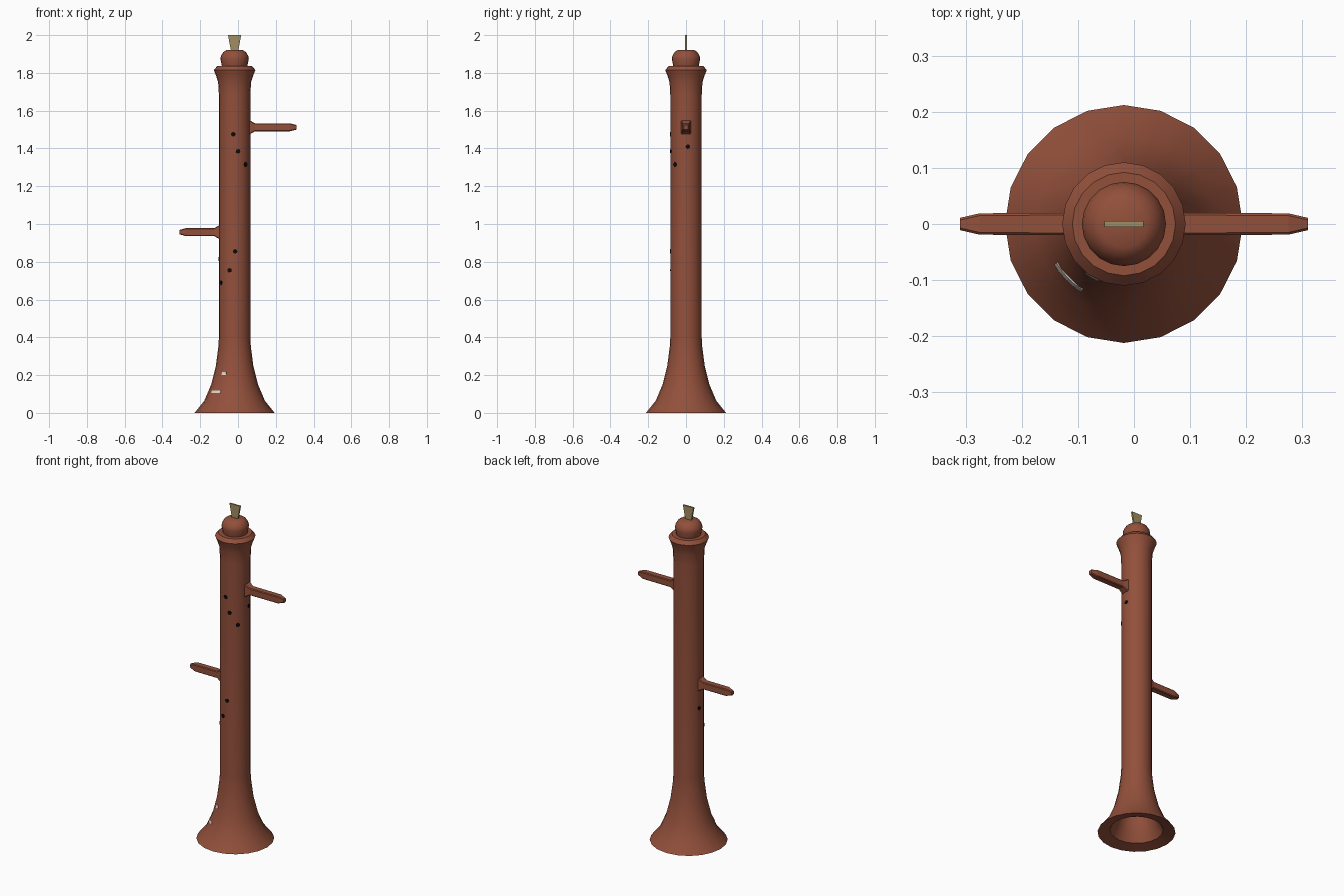
import bpy, bmesh, math
from mathutils import Matrix, Vector

if "Cube" in bpy.data.objects:
    bpy.data.objects.remove(bpy.data.objects["Cube"])

CX = -0.018   # pipe axis


def material(name, rgb):
    m = bpy.data.materials.new(name)
    m.diffuse_color = (*rgb, 1)
    m.use_nodes = True
    m.node_tree.nodes["Principled BSDF"].inputs["Base Color"].default_value = m.diffuse_color
    return m


wood = material("red_brown_wood", (0.29, 0.08, 0.044))
tan = material("reed_tan", (0.36, 0.27, 0.125))
black = material("hole_black", (0.004, 0.003, 0.003))
cream = material("worn_cream", (0.78, 0.66, 0.58))


def finish(bm, name, mat, smooth=None):
    bmesh.ops.recalc_face_normals(bm, faces=bm.faces)
    me = bpy.data.meshes.new(name)
    bm.to_mesh(me)
    bm.free()
    ob = bpy.data.objects.new(name, me)
    me.materials.append(mat)
    bpy.context.collection.objects.link(ob)
    if smooth:
        bpy.ops.object.select_all(action='DESELECT')
        ob.select_set(True)
        bpy.context.view_layer.objects.active = ob
        bpy.ops.object.shade_smooth_by_angle(angle=math.radians(smooth))
    return ob


def loft(rings, cap=True):
    """Join equal-sized rings of points with quads."""
    bm = bmesh.new()
    vs = [[bm.verts.new(p) for p in r] for r in rings]
    n = len(vs[0])
    for a, b in zip(vs, vs[1:]):
        for i in range(n):
            j = (i + 1) % n
            bm.faces.new((a[i], a[j], b[j], b[i]))
    if cap:
        bm.faces.new(vs[0])
        bm.faces.new(vs[-1])
    return bm


def lathe(name, profile, mat, n=20):
    rings = [[(CX + r * math.cos(2 * math.pi * i / n),
               r * math.sin(2 * math.pi * i / n), z) for i in range(n)]
             for r, z in profile]
    return finish(loft(rings), name, mat, 35)


# Pipe: bell cavity, flared bell, straight tube, flared top rim
lathe("pipe_body", [
    (0.04, 0.36), (0.07, 0.26), (0.09, 0.15), (0.115, 0.07), (0.145, 0.015),
    (0.212, 0.0), (0.16, 0.065), (0.124, 0.15), (0.099, 0.25), (0.086, 0.35),
    (0.083, 0.40), (0.083, 1.68), (0.087, 1.75), (0.098, 1.785),
    (0.110, 1.815), (0.092, 1.836), (0.06, 1.836)], wood)

# Rounded cap
lathe("top_cap", [
    (0.066, 1.825), (0.069, 1.845), (0.075, 1.875), (0.072, 1.89),
    (0.060, 1.91), (0.042, 1.922)], wood)

# Reed: thin blade widening upward
finish(loft([[(CX + sx * w, sy * 0.005, z)
              for sx, sy in ((-1, -1), (1, -1), (1, 1), (-1, 1))]
             for w, z in ((0.018, 1.91), (0.035, 2.0))]), "reed", tan)


# Side keys: tapered rectangular arms with flared roots
def key(name, side, z0, root):
    rings = []
    for x, hy, hz in ((root - 0.02, 0.026, 0.037), (root, 0.026, 0.037),
                      (root + 0.028, 0.020, 0.021), (0.275, 0.019, 0.021),
                      (0.31, 0.011, 0.012)):
        c = 0.004
        pts = ((-hy, -hz + c), (-hy + c, -hz), (hy - c, -hz), (hy, -hz + c),
               (hy, hz - c), (hy - c, hz), (-hy + c, hz), (-hy, hz - c))
        rings.append([(side * x, y, z0 + z) for y, z in pts])
    finish(loft(rings), name, wood)


key("right_key", 1, 1.512, 0.062)
key("left_key", -1, 0.957, 0.098)

# Finger holes: small dark discs on the tube
for k, (az, z) in enumerate(((-95, 1.475), (-77, 1.385), (-45, 1.315), (7, 1.41),
                             (-88, 0.855), (-109, 0.755), (-150, 0.69), (169, 0.815))):
    a = math.radians(az)
    d = Vector((math.cos(a), math.sin(a), 0))
    bm = bmesh.new()
    bmesh.ops.create_cone(bm, cap_ends=True, segments=8, radius1=0.012,
                          radius2=0.012, depth=0.006,
                          matrix=Matrix.Translation(Vector((CX, 0, z)) + d * 0.0815)
                          @ d.to_track_quat('Z', 'Y').to_matrix().to_4x4())
    finish(bm, f"finger_hole_{k + 1}", black)


# Worn marks: thin slivers lying on the bell
def mark(name, a0, a1, r0, z0, r1, z1):
    rings = []
    for i in range(5):
        a = math.radians(a0 + (a1 - a0) * i / 4)
        rings.append([(CX + r * math.cos(a), r * math.sin(a), z)
                      for r, z in ((r0, z0), (r1, z1), (r1 - 0.004, z1), (r0 - 0.004, z0))])
    finish(loft(rings), name, cream)


mark("bell_mark_low", -150, -122, 0.1437, 0.106, 0.1385, 0.118)
mark("bell_mark_high", -128, -114, 0.1125, 0.20, 0.1085, 0.216)
